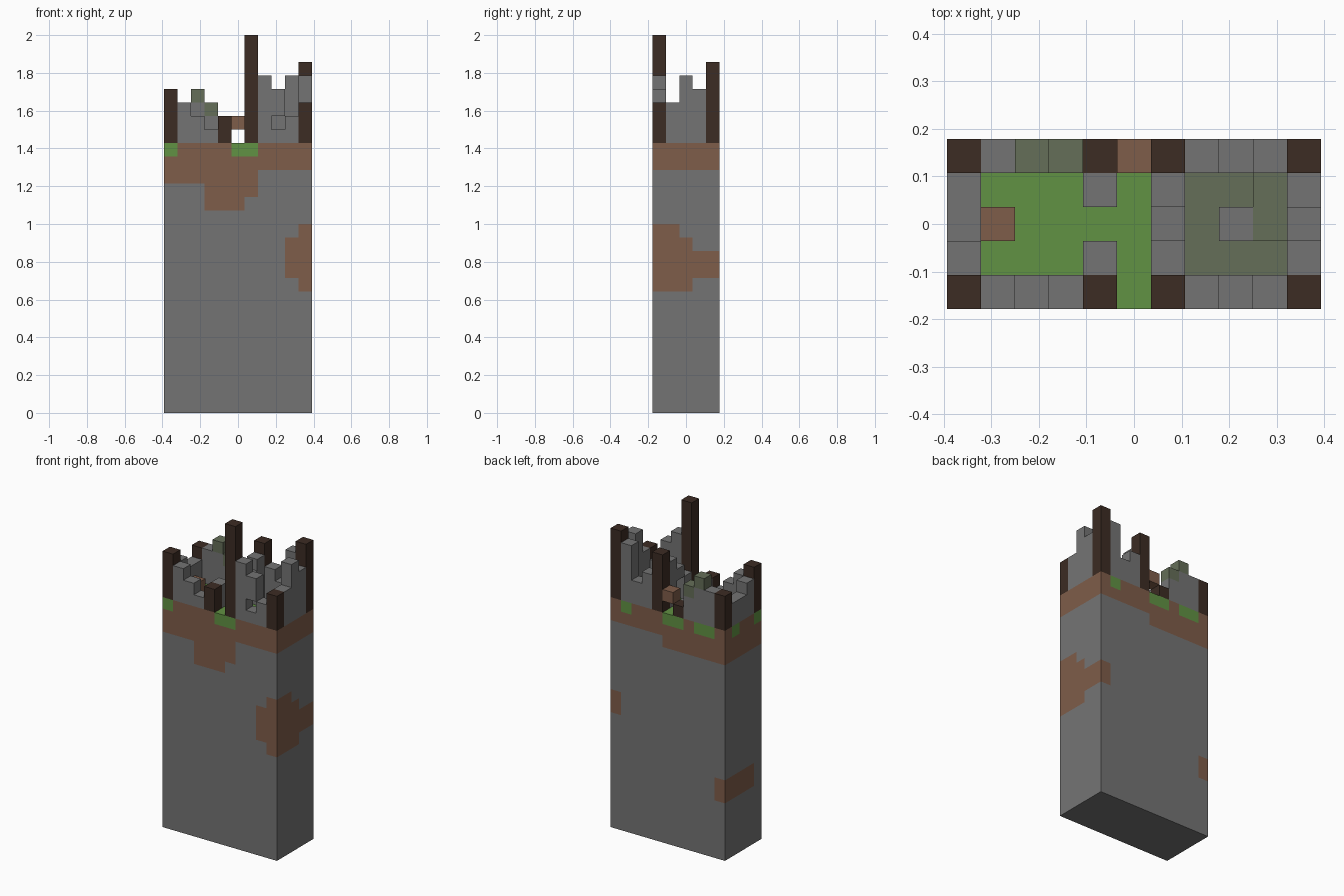
import bpy, bmesh
from mathutils import Vector

if "Cube" in bpy.data.objects:
    bpy.data.objects.remove(bpy.data.objects["Cube"])

NX, NY, BASE = 11, 5, 20      # blocks across, deep, and high in the solid body
U = 2 / 28                    # block size


def material(name, rgb):
    m = bpy.data.materials.new(name)
    m.use_nodes = True
    m.diffuse_color = (*rgb, 1)
    bsdf = m.node_tree.nodes["Principled BSDF"]
    bsdf.inputs["Base Color"].default_value = (*rgb, 1)
    bsdf.inputs["Roughness"].default_value = 1
    return m


STONE, DIRT, GRASS, WOOD, MOSS = range(5)
MATERIALS = [
    material("stone_grey", (.175, .175, .175)),
    material("dirt_brown", (.212, .109, .067)),
    material("grass_green", (.12, .287, .056)),
    material("dark_wood", (.045, .025, .017)),
    material("mossy_stone", (.13, .156, .098)),
]

DIRECTIONS = [Vector(v) for v in
              ((1, 0, 0), (-1, 0, 0), (0, 1, 0), (0, -1, 0), (0, 0, 1), (0, 0, -1))]


def block_object(name, cells, solid, rule):
    """Skin a set of blocks, leaving out faces buried against other blocks."""
    bm = bmesh.new()
    for cell in sorted(cells):
        for d in DIRECTIONS:
            if tuple(int(c + n) for c, n in zip(cell, d)) in solid:
                continue
            side = Vector((d.y, d.z, d.x))
            up = d.cross(side)
            mid = Vector(cell) + Vector((.5, .5, .5)) + d / 2
            corners = [mid + (side * a + up * b) / 2
                       for a, b in ((-1, -1), (1, -1), (1, 1), (-1, 1))]
            verts = [bm.verts.new(((p.x - NX / 2) * U, (p.y - NY / 2) * U, p.z * U))
                     for p in corners]
            bm.faces.new(verts).material_index = rule(cell, d)
    bmesh.ops.remove_doubles(bm, verts=bm.verts, dist=U / 100)
    bmesh.ops.dissolve_limit(bm, angle_limit=.01, verts=bm.verts, edges=bm.edges,
                             delimit={'MATERIAL'})
    mesh = bpy.data.meshes.new(name)
    bm.to_mesh(mesh)
    bm.free()
    for m in MATERIALS:
        mesh.materials.append(m)
    obj = bpy.data.objects.new(name, mesh)
    bpy.context.collection.objects.link(obj)


def column(i, j, height, bottom=0):
    return {(i, j, BASE + k) for k in range(bottom, height)}


# Solid rocky body
body = {(i, j, k) for i in range(NX) for j in range(NY) for k in range(BASE)}

# Timber posts: (column, row) -> height in blocks
POSTS = {(0, 0): 4, (4, 0): 2, (6, 0): 8, (10, 0): 3,
         (0, 4): 3, (4, 4): 1, (6, 4): 5, (10, 4): 6}
posts = set().union(*(column(i, j, h) for (i, j), h in POSTS.items()))

# Broken stone walls: (column, row) -> height in blocks
WALLS = {(1, 0): 3, (2, 0): 2, (3, 0): 1, (7, 0): 5, (8, 0): 4, (9, 0): 2,
         (1, 4): 3, (2, 4): 4, (3, 4): 3, (7, 4): 3, (8, 4): 2, (9, 4): 5,
         (0, 1): 3, (0, 2): 2, (0, 3): 2, (4, 1): 2, (4, 3): 1,
         (6, 1): 2, (6, 3): 4, (10, 1): 3, (10, 2): 5, (10, 3): 4,
         (8, 2): 1}
walls = set().union(*(column(i, j, h) for (i, j), h in WALLS.items()))
walls.discard((8, 0, BASE + 1))               # front window
walls |= column(6, 2, 3, bottom=2)            # lintel over the inner doorway
mossy_caps = {(2, 4, BASE + 3), (3, 4, BASE + 2)}

# Mossy steps and loose dirt blocks
steps = column(9, 2, 1) | column(9, 3, 1)
dirt = column(1, 2, 1) | column(5, 4, 2, bottom=1)

GRASS_EDGE = {(0, 0), (5, 0), (6, 0), (9, 4), (5, 4), (4, 4), (2, 4), (1, 4), (0, 3)}


def band_bottom(i, j):
    """Lowest block of the dirt layer below the grass."""
    if j == 0 and 3 <= i <= 5:
        return 15
    if j == 0 and i == 6:
        return 16
    return 17 if i <= 5 else 18


def in_patch(i, j, k):
    """Pockets of dirt showing on the sides."""
    if i == 0 and j >= 1 or (i, j) == (0, 4):
        return 5 <= k <= 6
    if i == 9 and j == 0:
        return 10 <= k <= 12
    if i == 10:
        low = 9 if j <= 2 else 10
        high = (13, 13, 12, 11, 11)[j]
        return low <= k <= high
    return False


def body_rule(cell, d):
    i, j, k = cell
    if d.z > 0:
        return MOSS if 7 <= i <= 9 and 1 <= j <= 3 else GRASS
    if d.z < 0:
        return STONE
    if k == BASE - 1 and (i, j) in GRASS_EDGE:
        return GRASS
    return DIRT if k >= band_bottom(i, j) or in_patch(i, j, k) else STONE


solid = body | posts | walls | steps | dirt
block_object("rock_body", body, solid, body_rule)
block_object("timber_posts", posts, solid, lambda c, d: WOOD)
block_object("ruined_walls", walls, solid, lambda c, d: MOSS if c in mossy_caps else STONE)
block_object("mossy_steps", steps, solid, lambda c, d: MOSS)
block_object("dirt_blocks", dirt, solid, lambda c, d: DIRT)
